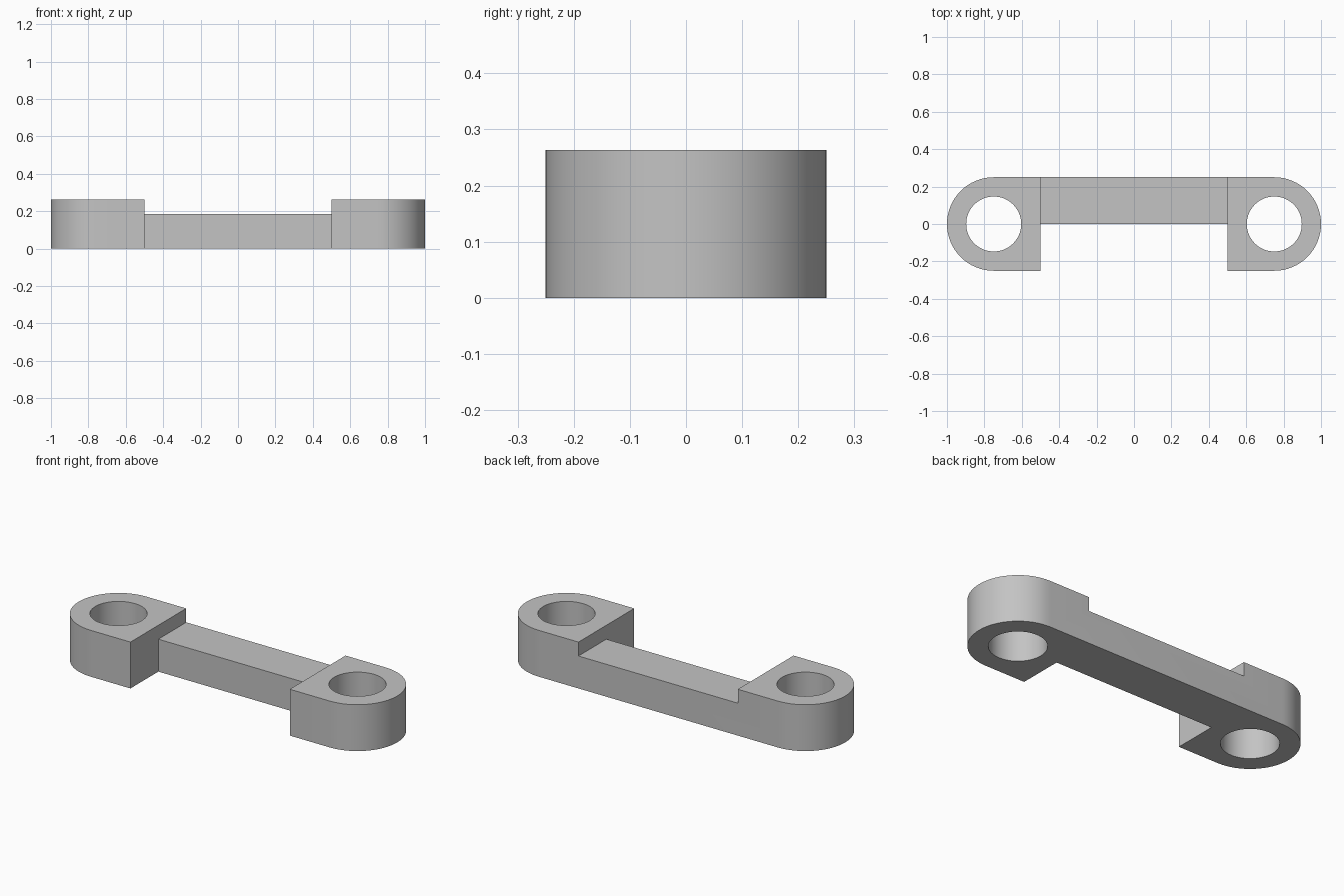
import bpy, bmesh
from math import pi, cos, sin
from mathutils import Vector

cube = bpy.data.objects.get("Cube")
if cube:
    bpy.data.objects.remove(cube, do_unlink=True)

HEIGHT, BAR_HEIGHT = 0.263, 0.184
RADIUS, HOLE, CENTRE, INNER = 0.25, 0.147, 0.75, 0.5
SEGMENTS = 64

grey = bpy.data.materials.new("plain grey")
grey.use_nodes = True
colour = (0.55, 0.55, 0.55, 1)
grey.diffuse_color = colour
grey.node_tree.nodes["Principled BSDF"].inputs["Base Color"].default_value = colour


def arc(cx, radius, start, sweep, count):
    return [(cx + radius * cos(start + sweep * i / count),
             radius * sin(start + sweep * i / count)) for i in range(count + 1)]


def prism(name, loops, z0, z1):
    """Extrude a flat outline, with any holes, between two heights."""
    bm = bmesh.new()
    edges = []
    for loop in loops:
        verts = [bm.verts.new((x, y, z0)) for x, y in loop]
        edges += [bm.edges.new((a, b)) for a, b in zip(verts, verts[1:] + verts[:1])]
    bmesh.ops.triangle_fill(bm, edges=edges, use_beauty=True)
    top = bmesh.ops.extrude_face_region(bm, geom=bm.faces[:], use_keep_orig=True)["geom"]
    bmesh.ops.translate(bm, vec=Vector((0, 0, z1 - z0)),
                        verts=[v for v in top if isinstance(v, bmesh.types.BMVert)])
    bmesh.ops.recalc_face_normals(bm, faces=bm.faces[:])
    mesh = bpy.data.meshes.new(name)
    bm.to_mesh(mesh)
    bm.free()
    mesh.materials.append(grey)
    obj = bpy.data.objects.new(name, mesh)
    bpy.context.collection.objects.link(obj)
    return obj


# Link plan: two rounded eyes joined along the back, each with a round hole
outline = arc(CENTRE, RADIUS, -pi / 2, pi, SEGMENTS // 2)
outline += arc(-CENTRE, RADIUS, pi / 2, pi, SEGMENTS // 2)
outline += [(-INNER, -RADIUS), (-INNER, 0), (INNER, 0), (INNER, -RADIUS)]
holes = [arc(s * CENTRE, HOLE, 0, 2 * pi, SEGMENTS)[:-1] for s in (-1, 1)]
link = prism("connecting_link", [outline] + holes, 0, HEIGHT)

# Lower the top of the bar between the eyes
cutter = prism("bar_step_cutter", [[(-INNER, -0.1), (INNER, -0.1), (INNER, 0.4), (-INNER, 0.4)]],
               BAR_HEIGHT, HEIGHT + 0.1)
cutter.hide_render = True
cutter.hide_set(True)
step = link.modifiers.new("bar step", 'BOOLEAN')
step.operation = 'DIFFERENCE'
step.solver = 'EXACT'
step.object = cutter

# Apply the cut, then shade the round walls smoothly
bpy.ops.object.select_all(action='DESELECT')
link.select_set(True)
bpy.context.view_layer.objects.active = link
bpy.ops.object.modifier_apply(modifier=step.name)
bpy.data.objects.remove(cutter, do_unlink=True)
bpy.ops.object.shade_smooth_by_angle(angle=pi / 6)
